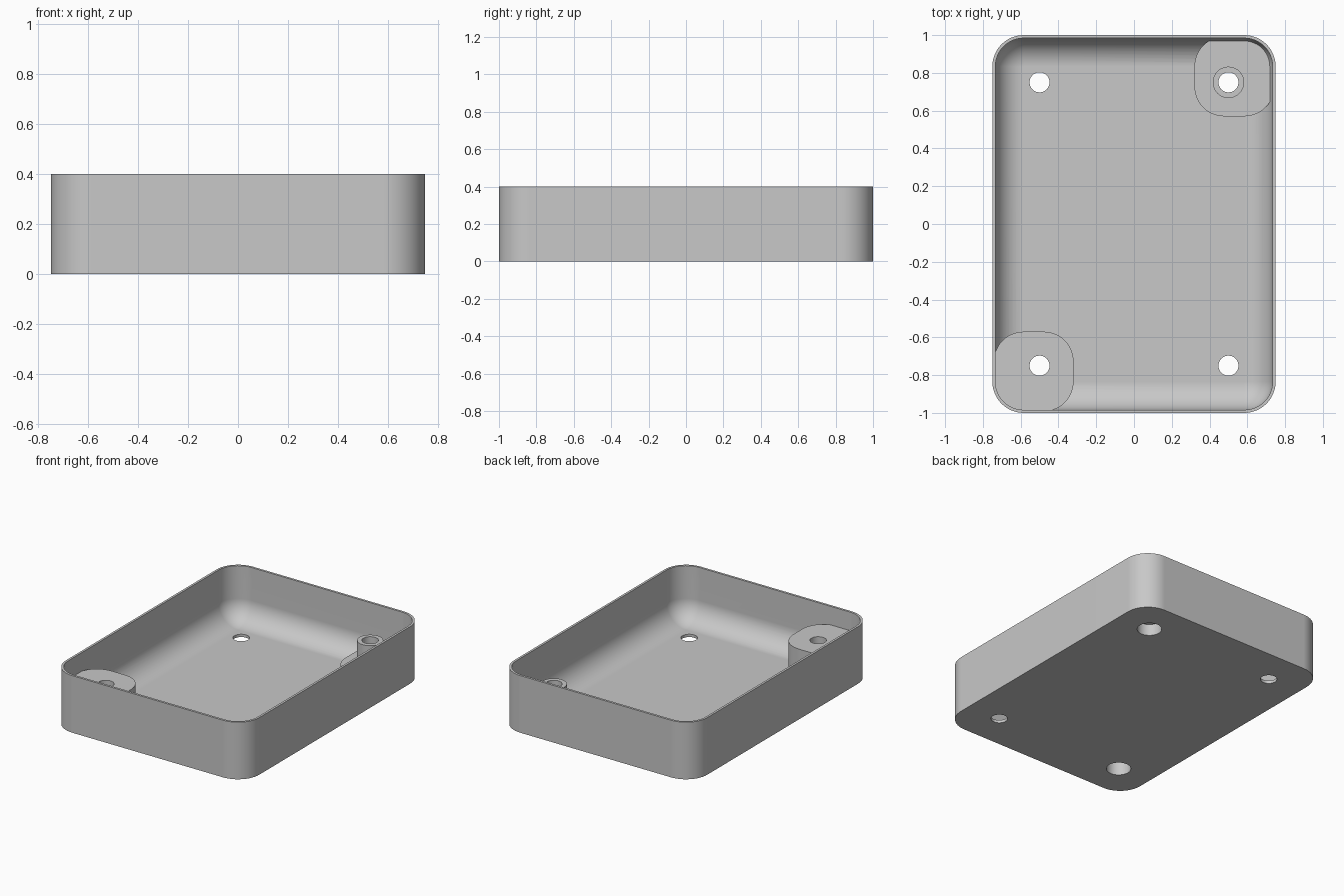
import bpy, bmesh, math

cube = bpy.data.objects.get("Cube")
if cube:
    bpy.data.objects.remove(cube, do_unlink=True)

HX, HY, H = 0.75, 1.0, 0.4          # half width, half depth, height
R, WALL, FLOOR = 0.166, 0.016, 0.02  # corner radius, wall and floor thickness
FILLET = R - WALL

grey = bpy.data.materials.new("plain grey")
grey.use_nodes = True
color = (0.58, 0.58, 0.58, 1)
grey.diffuse_color = color
grey.node_tree.nodes["Principled BSDF"].inputs["Base Color"].default_value = color


def rounded_ring(bm, cx, cy, hx, hy, r, z, steps=12):
    """Loop of vertices around a rounded rectangle."""
    ring = []
    for q, (sx, sy) in enumerate([(1, 1), (-1, 1), (-1, -1), (1, -1)]):
        for i in range(steps + 1):
            a = (q + i / steps) * math.pi / 2
            ring.append(bm.verts.new((cx + sx * (hx - r) + r * math.cos(a),
                                      cy + sy * (hy - r) + r * math.sin(a), z)))
    return ring


def loft(name, rings):
    """Solid through stacked rings given as (cx, cy, hx, hy, r, z)."""
    bm = bmesh.new()
    loops = [rounded_ring(bm, *ring) for ring in rings]
    n = len(loops[0])
    for low, high in zip(loops, loops[1:]):
        for i in range(n):
            j = (i + 1) % n
            bm.faces.new((low[i], low[j], high[j], high[i]))
    bm.faces.new(loops[0][::-1])
    bm.faces.new(loops[-1])
    bmesh.ops.remove_doubles(bm, verts=bm.verts, dist=1e-5)
    bmesh.ops.recalc_face_normals(bm, faces=bm.faces)
    return finish(name, bm)


def finish(name, bm):
    mesh = bpy.data.meshes.new(name)
    bm.to_mesh(mesh)
    bm.free()
    mesh.materials.append(grey)
    obj = bpy.data.objects.new(name, mesh)
    bpy.context.collection.objects.link(obj)
    return obj


def cylinder(name, x, y, r, z0, z1):
    bm = bmesh.new()
    bmesh.ops.create_cone(bm, cap_ends=True, segments=40, radius1=r, radius2=r, depth=z1 - z0)
    bmesh.ops.translate(bm, verts=bm.verts, vec=(x, y, (z0 + z1) / 2))
    return finish(name, bm)


def combine(target, tool, operation):
    mod = target.modifiers.new(operation.lower(), 'BOOLEAN')
    mod.operation, mod.object, mod.solver = operation, tool, 'EXACT'
    bpy.context.view_layer.objects.active = target
    bpy.ops.object.modifier_apply(modifier=mod.name)
    bpy.data.objects.remove(tool, do_unlink=True)


# Outer shell
tray = loft("tray", [(0, 0, HX, HY, R, 0), (0, 0, HX, HY, R, H)])

# Cavity with a rounded bottom edge
rings = []
for i in range(13):
    a = i / 12 * math.pi / 2
    inset = FILLET * (1 - math.sin(a)) * 0.995
    rings.append((0, 0, HX - WALL - inset, HY - WALL - inset, FILLET - inset,
                  FLOOR + FILLET * (1 - math.cos(a))))
rings.append((0, 0, HX - WALL, HY - WALL, FILLET, H + 0.1))
combine(tray, loft("cavity", rings), 'DIFFERENCE')

# Corner pads, one tall and one low with a screw post
for side, top in ((-1, 0.27), (1, 0.105)):
    half = 0.211
    pad = loft("pad", [(side * (HX - 0.008 - half), side * (HY - 0.008 - half),
                        half, half, 0.158, z) for z in (0.007, top)])
    combine(tray, pad, 'UNION')
combine(tray, cylinder("screw_post", 0.5, 0.75, 0.083, 0.03, 0.27), 'UNION')

# Through holes in all four corners
for x in (-0.5, 0.5):
    for y in (-0.75, 0.75):
        combine(tray, cylinder("hole", x, y, 0.053, -0.1, 0.5), 'DIFFERENCE')

# Wider recesses from below under the two pads
for side, depth in ((-1, 0.22), (1, 0.08)):
    combine(tray, cylinder("recess", side * 0.5, side * 0.75, 0.079, -0.1, depth), 'DIFFERENCE')

# Smooth curved walls, flat floor and sharp edges
bpy.ops.object.select_all(action='DESELECT')
tray.select_set(True)
bpy.context.view_layer.objects.active = tray
bpy.ops.object.shade_smooth_by_angle(angle=math.radians(30))
weighted = tray.modifiers.new("flat floor normals", 'WEIGHTED_NORMAL')
weighted.keep_sharp = True
